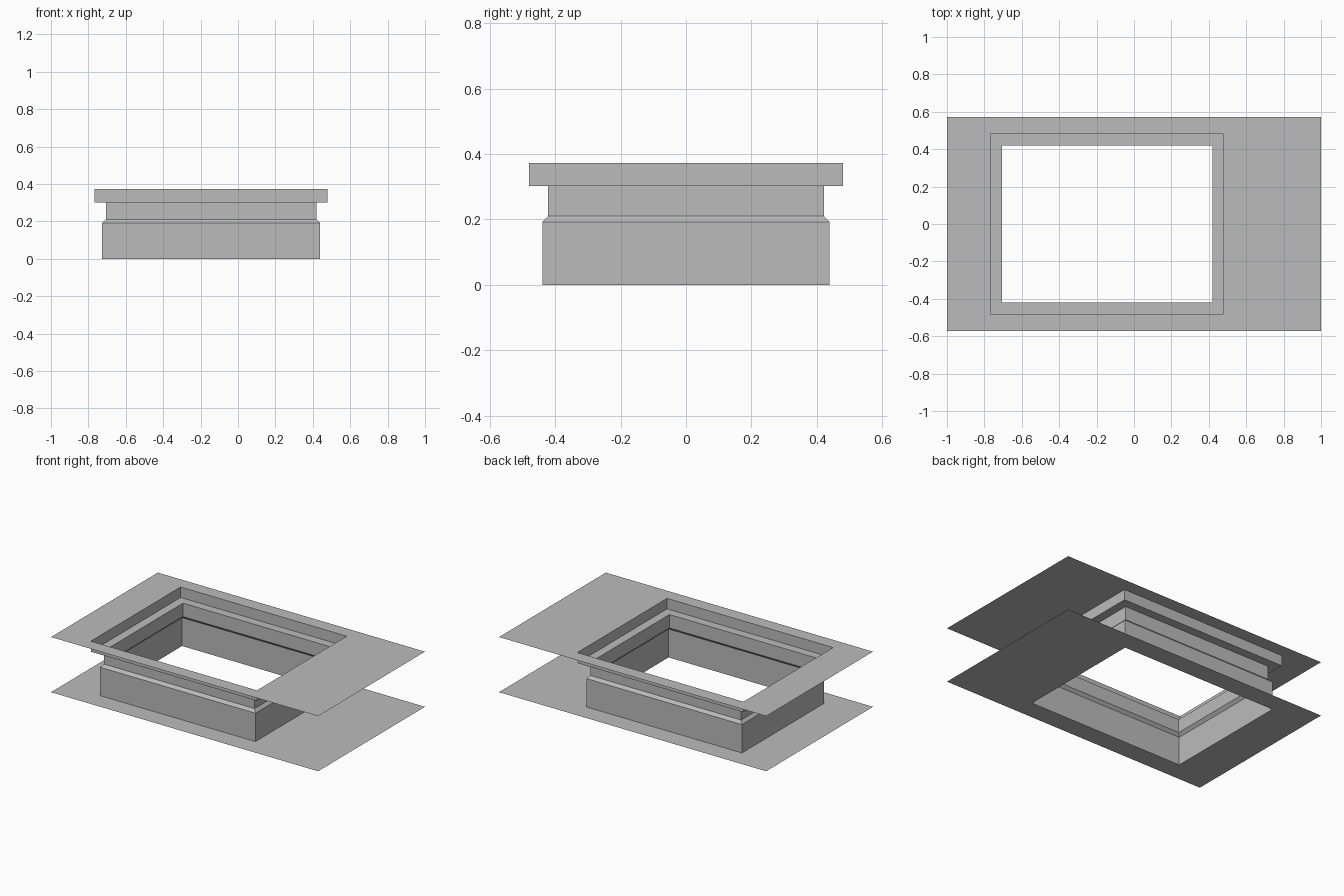
import bpy
import bmesh

cube = bpy.data.objects.get("Cube")
if cube:
    bpy.data.objects.remove(cube, do_unlink=True)

grey = bpy.data.materials.new("plain_grey")
grey.use_nodes = True
COLOUR = (0.5, 0.5, 0.5, 1)
grey.diffuse_color = COLOUR
grey.node_tree.nodes["Principled BSDF"].inputs["Base Color"].default_value = COLOUR

OPENING_X = -0.144   # the shaft is off-centre along the plates
TOP = 0.373


def ring(half_x, half_y, z, centre_x=OPENING_X):
    """Rectangle corners, counter-clockwise from above."""
    return [(centre_x + sx * half_x, sy * half_y, z)
            for sx, sy in ((-1, -1), (1, -1), (1, 1), (-1, 1))]


def sheet(name, rings):
    """Open sheet bridging successive rectangular rings."""
    bm = bmesh.new()
    loops = [[bm.verts.new(p) for p in r] for r in rings]
    for a, b in zip(loops, loops[1:]):
        for i in range(4):
            j = (i + 1) % 4
            bm.faces.new((a[i], a[j], b[j], b[i]))
    mesh = bpy.data.meshes.new(name)
    bm.to_mesh(mesh)
    bm.free()
    mesh.materials.append(grey)
    obj = bpy.data.objects.new(name, mesh)
    bpy.context.collection.objects.link(obj)


# Rectangles where the shaft changes section, from the bottom up
base_low = ring(0.582, 0.439, 0)
base_high = ring(0.582, 0.439, 0.192)
neck_low = ring(0.563, 0.421, 0.211)
neck_high = ring(0.563, 0.421, 0.302)
rim_low = ring(0.622, 0.48, 0.302)
rim_high = ring(0.622, 0.48, TOP)

# Flat plates around the two ends of the shaft
sheet("bottom_plate", [ring(1, 0.571, 0, 0), base_low])
sheet("top_plate", [ring(1, 0.571, TOP, 0), rim_high])

# Shaft walls with sloped shoulder and stepped rim
sheet("base_wall", [base_low, base_high])
sheet("sloped_shoulder", [base_high, neck_low])
sheet("neck_wall", [neck_low, neck_high])
sheet("rim_ledge", [rim_low, neck_high])
sheet("rim_wall", [rim_low, rim_high])
